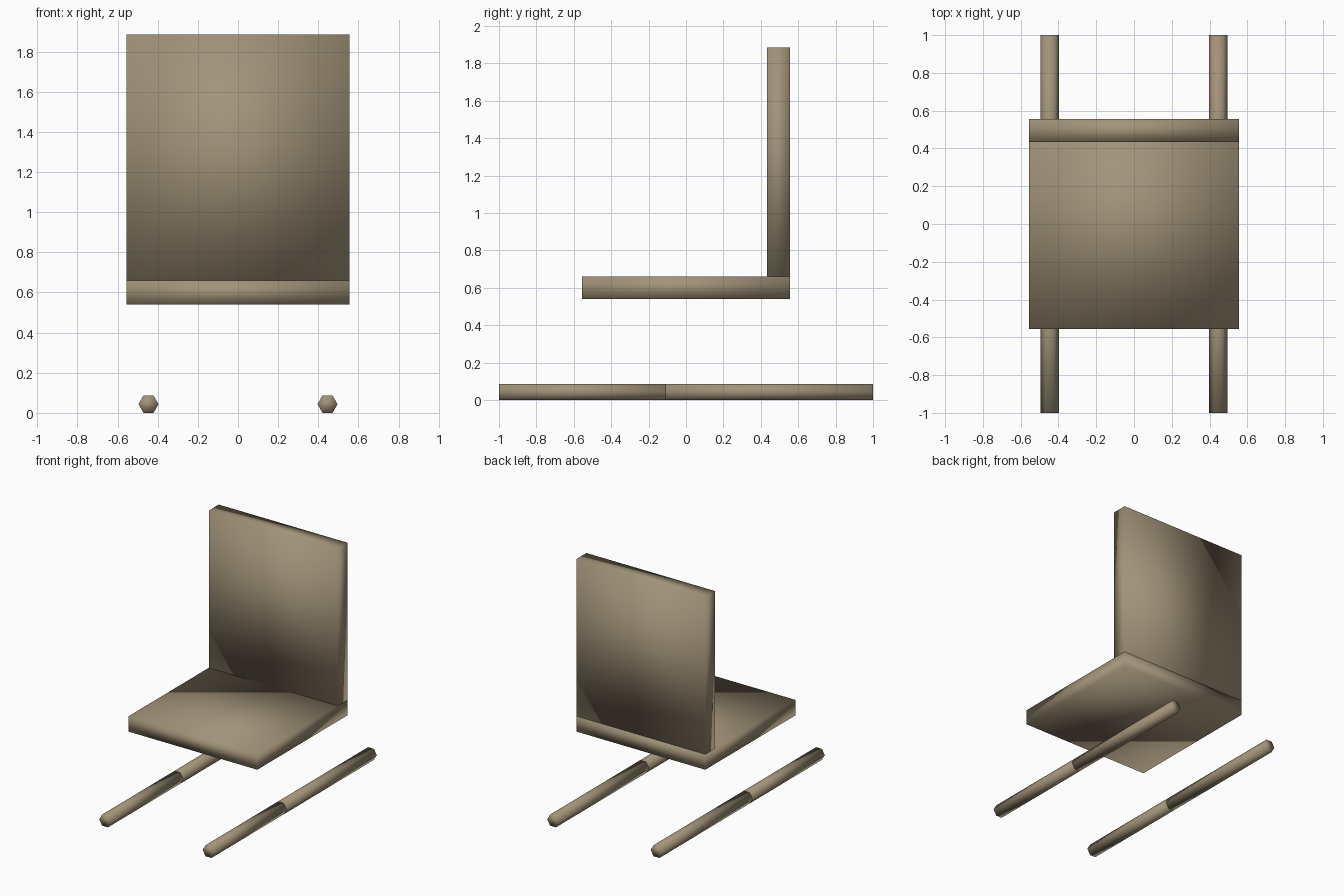
import bpy, bmesh
from math import radians
from mathutils import Matrix, Vector

if "Cube" in bpy.data.objects:
    bpy.data.objects.remove(bpy.data.objects["Cube"])

mat = bpy.data.materials.new("tan")
mat.diffuse_color = (0.36, 0.29, 0.19, 1)
mat.use_nodes = True
mat.node_tree.nodes["Principled BSDF"].inputs["Base Color"].default_value = mat.diffuse_color


def finish(name, bm):
    for f in bm.faces:
        f.smooth = True
    me = bpy.data.meshes.new(name)
    bm.to_mesh(me)
    bm.free()
    me.materials.append(mat)
    ob = bpy.data.objects.new(name, me)
    bpy.context.collection.objects.link(ob)
    return ob


def box(name, lo, hi):
    lo, hi = Vector(lo), Vector(hi)
    bm = bmesh.new()
    bmesh.ops.create_cube(bm, size=1, matrix=Matrix.Translation((lo + hi) / 2)
                          @ Matrix.Diagonal((*(hi - lo), 1)))
    return finish(name, bm)


def hex_rod(name, x, y0, y1, r=0.05):
    # six-sided rod along y, flat faces at top and bottom
    bm = bmesh.new()
    m = (Matrix.Translation((x, (y0 + y1) / 2, r * 0.866))
         @ Matrix.Rotation(radians(90), 4, 'X') @ Matrix.Rotation(radians(30), 4, 'Z'))
    bmesh.ops.create_cone(bm, cap_ends=True, segments=6, radius1=r, radius2=r,
                          depth=y1 - y0, matrix=m)
    return finish(name, bm)


# Seat and upright back
box("seat", (-0.555, -0.555, 0.54), (0.555, 0.555, 0.66))
box("backrest", (-0.555, 0.433, 0.66), (0.555, 0.555, 1.885))

# Floor runners, each made of two rods meeting under the seat
for side, x in (("left", -0.446), ("right", 0.446)):
    hex_rod(f"{side}_runner_front", x, -1.0, -0.11)
    hex_rod(f"{side}_runner_rear", x, -0.11, 1.0)
